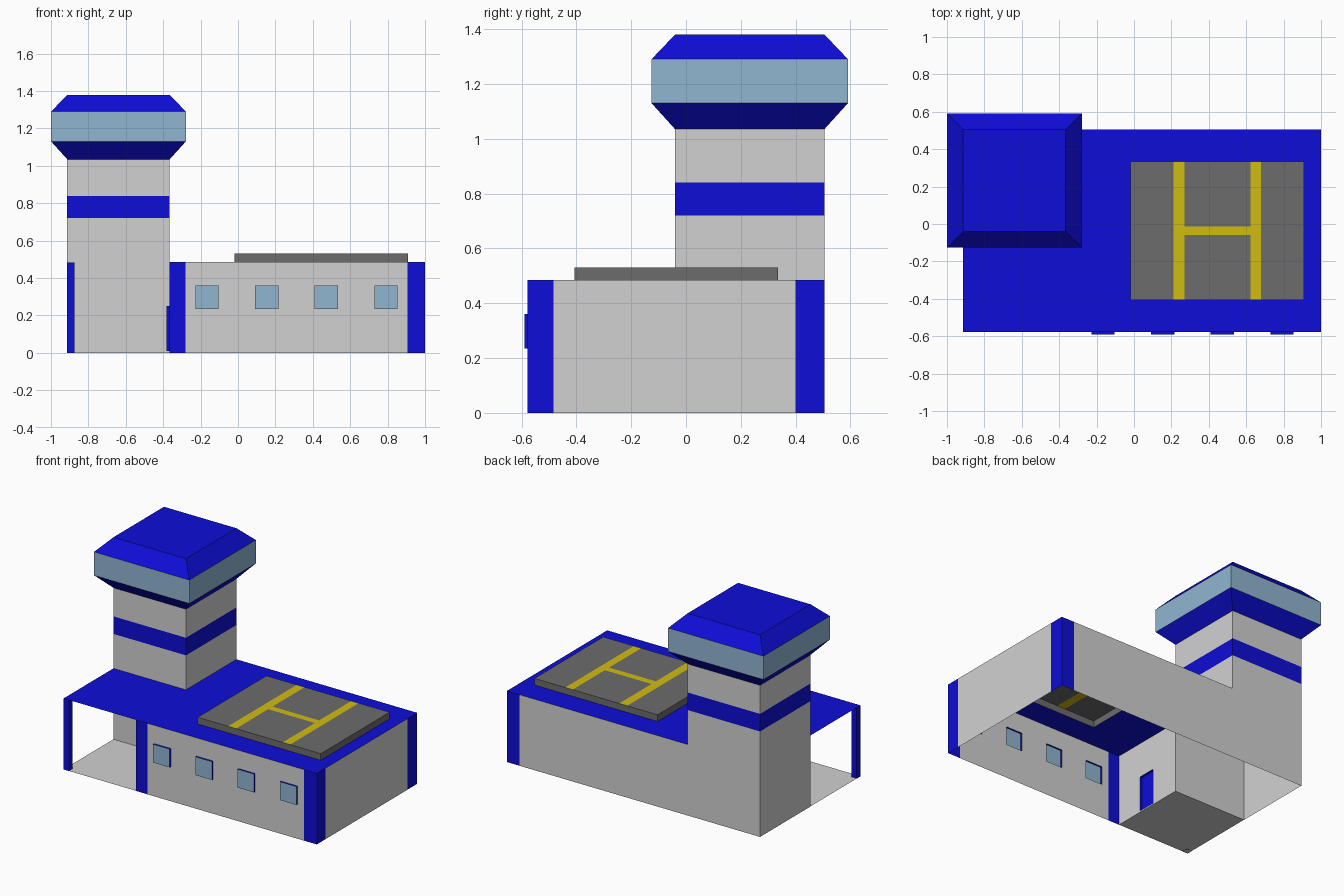
import bpy, bmesh
from mathutils import Vector

if "Cube" in bpy.data.objects:
    bpy.data.objects.remove(bpy.data.objects["Cube"])


def material(name, rgb):
    m = bpy.data.materials.new(name)
    m.use_nodes = True
    m.diffuse_color = (*rgb, 1)
    m.node_tree.nodes["Principled BSDF"].inputs["Base Color"].default_value = (*rgb, 1)
    return m


WALL, BLUE, GLASS, PAD, YELLOW = range(5)
MATS = [material("wall grey", (0.64, 0.64, 0.64)),
        material("strong blue", (0.004, 0.004, 0.68)),
        material("window glass", (0.28, 0.47, 0.64)),
        material("landing pad grey", (0.15, 0.15, 0.15)),
        material("marking yellow", (0.64, 0.50, 0.006))]


def finish(name, bm):
    bmesh.ops.remove_doubles(bm, verts=bm.verts, dist=1e-5)
    mesh = bpy.data.meshes.new(name)
    bm.to_mesh(mesh)
    bm.free()
    for m in MATS:
        mesh.materials.append(m)
    obj = bpy.data.objects.new(name, mesh)
    bpy.context.collection.objects.link(obj)
    return obj


def quad(bm, points, mat):
    f = bm.faces.new([bm.verts.new(p) for p in points])
    f.material_index = mat


def sheet(name, place, us, vs, rule):
    """Flat sheet cut along us and vs; rule gives each cell a colour, or None for a hole."""
    bm = bmesh.new()
    for u0, u1 in zip(us, us[1:]):
        for v0, v1 in zip(vs, vs[1:]):
            mat = rule((u0 + u1) / 2, (v0 + v1) / 2)
            if mat is not None:
                quad(bm, [place(u, v) for u, v in ((u0, v0), (u1, v0), (u1, v1), (u0, v1))], mat)
    return finish(name, bm)


def hood(name, outline, push, side_mat, face_mat):
    """Raised panel: open-backed rim around an outline with a face pushed out."""
    bm = bmesh.new()
    base = [Vector(p) for p in outline]
    out = [p + Vector(push) for p in base]
    for i in range(4):
        j = (i + 1) % 4
        quad(bm, (base[i], base[j], out[j], out[i]), side_mat)
    quad(bm, out, face_mat)
    return finish(name, bm)


def tower_ring(grow, z):
    a, b, c, d = LEFT - grow, INNER + grow, MID - grow, BACK + grow
    return [(a, c, z), (b, c, z), (b, d, z), (a, d, z)]


# Main dimensions
LEFT, INNER, RIGHT = -0.913, -0.365, 1.0
FRONT, MID, BACK = -0.578, -0.04, 0.505
TOP, STRIP = 0.485, 0.095
PX0, PX1, PY0, PY1 = -0.02, 0.91, -0.407, 0.335
PAD_TOP = 0.53

# Front wall with corner strips and window openings
windows = [(-0.228 + 0.319 * i, -0.103 + 0.319 * i) for i in range(4)]
WZ0, WZ1 = 0.235, 0.36


def front_rule(x, z):
    if x < INNER + 0.085 or x > RIGHT - STRIP:
        return BLUE
    if WZ0 < z < WZ1 and any(a < x < b for a, b in windows):
        return None
    return WALL


xs = [INNER, INNER + 0.085] + [x for w in windows for x in w] + [RIGHT - STRIP, RIGHT]
sheet("front_wall", lambda x, z: (x, FRONT, z), xs, [0, WZ0, WZ1, TOP], front_rule)
for i, (a, b) in enumerate(windows):
    hood(f"window_{i + 1}",
         [(a, FRONT, WZ0), (b, FRONT, WZ0), (b, FRONT, WZ1), (a, FRONT, WZ1)],
         (0, -0.012, 0), BLUE, GLASS)

# Left-side end wall and back wall
sheet("end_wall", lambda y, z: (RIGHT, y, z),
      [FRONT, FRONT + STRIP, BACK - 0.105, BACK], [0, TOP],
      lambda y, z: WALL if FRONT + STRIP < y < BACK - 0.105 else BLUE)
sheet("back_wall", lambda x, z: (-x, BACK, z),
      [-RIGHT, STRIP - RIGHT, -INNER], [0, TOP],
      lambda x, z: BLUE if x < STRIP - RIGHT else WALL)

# Porch wall with door, porch floor and corner post
DY0, DY1, DZ0, DZ1 = -0.378, -0.256, 0.01, 0.25
sheet("porch_wall", lambda y, z: (INNER, -y, z),
      [-MID, -DY1, -DY0, -FRONT], [0, DZ0, DZ1, TOP],
      lambda y, z: None if DY0 < -y < DY1 and DZ0 < z < DZ1 else WALL)
hood("porch_door",
     [(INNER, DY1, DZ0), (INNER, DY0, DZ0), (INNER, DY0, DZ1), (INNER, DY1, DZ1)],
     (-0.016, 0, 0), BLUE, BLUE)
sheet("porch_floor", lambda x, y: (x, y, 0.001), [LEFT, INNER], [FRONT, MID],
      lambda x, y: WALL)
post = 0.04
hood("porch_post",
     [(LEFT, FRONT, 0), (LEFT + post, FRONT, 0),
      (LEFT + post, FRONT + post, 0), (LEFT, FRONT + post, 0)],
     (0, 0, TOP - 0.001), BLUE, BLUE)


# Flat roof, open under the tower and the landing pad
def roof_rule(x, y):
    under_tower = x < INNER and y > MID
    under_pad = PX0 < x < PX1 and PY0 < y < PY1
    return None if under_tower or under_pad else BLUE


sheet("roof", lambda x, y: (x, y, TOP), [LEFT, INNER, PX0, PX1, RIGHT],
      [FRONT, PY0, MID, PY1, BACK], roof_rule)

# Raised landing pad with its painted marking
bars = [(0.21, 0.27), (0.622, 0.678)]
CROSS = (-0.06, -0.013)


def pad_rule(x, y):
    on_bar = any(a < x < b for a, b in bars)
    on_cross = bars[0][0] < x < bars[1][1] and CROSS[0] < y < CROSS[1]
    return YELLOW if on_bar or on_cross else PAD


sheet("landing_pad_top", lambda x, y: (x, y, PAD_TOP),
      [PX0, *bars[0], *bars[1], PX1], [PY0, *CROSS, PY1], pad_rule)
rim = hood("landing_pad_rim",
           [(PX0, PY0, TOP), (PX1, PY0, TOP), (PX1, PY1, TOP), (PX0, PY1, TOP)],
           (0, 0, PAD_TOP - TOP), PAD, PAD)
bm = bmesh.new()
bm.from_mesh(rim.data)
bmesh.ops.delete(bm, geom=[f for f in bm.faces if f.normal.z > 0.9], context='FACES')
bm.to_mesh(rim.data)
bm.free()

# Control tower: stacked rings of (overhang, height, colour of the band below)
bands = [(0, TOP, WALL), (0, 0.72, WALL), (0, 0.84, BLUE), (0, 1.035, WALL),
         (0.086, 1.13, BLUE), (0.086, 1.29, GLASS), (0, 1.38, BLUE)]
bm = bmesh.new()
low = tower_ring(0, 0)
for grow, z, mat in bands:
    high = tower_ring(grow, z)
    for i in range(4):
        j = (i + 1) % 4
        # the lowest band is open towards the hall
        if not (z == TOP and i == 1):
            quad(bm, (low[i], low[j], high[j], high[i]), mat)
    low = high
quad(bm, low, BLUE)
finish("control_tower", bm)
